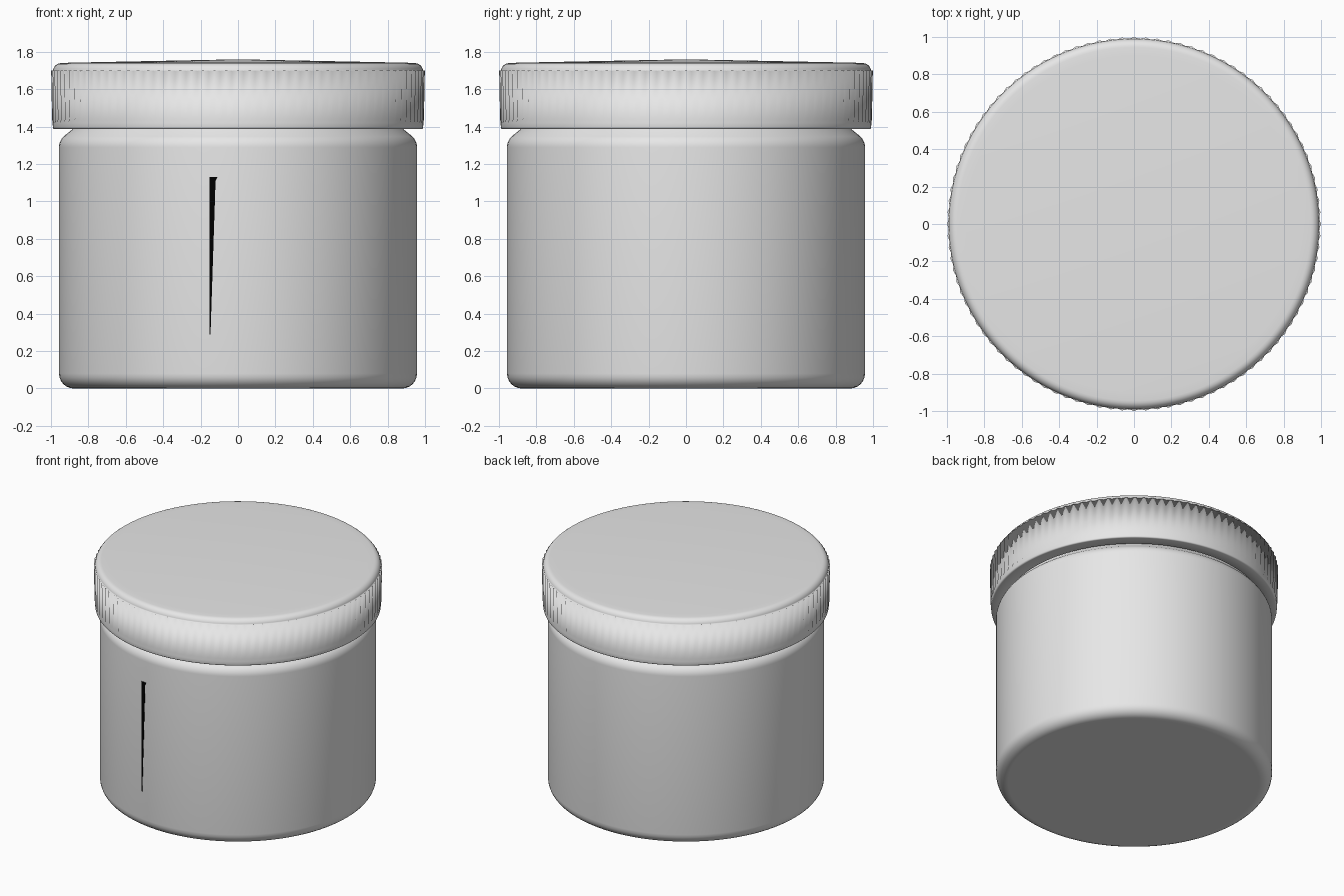
import bpy, bmesh
from math import sin, cos, pi, radians

cube = bpy.data.objects.get("Cube")
if cube:
    bpy.data.objects.remove(cube)


def material(name, rgb):
    mat = bpy.data.materials.new(name)
    mat.use_nodes = True
    mat.diffuse_color = (*rgb, 1)
    mat.node_tree.nodes["Principled BSDF"].inputs["Base Color"].default_value = (*rgb, 1)
    return mat


def finish(name, bm, mat):
    mesh = bpy.data.meshes.new(name)
    bm.to_mesh(mesh)
    bm.free()
    mesh.materials.append(mat)
    obj = bpy.data.objects.new(name, mesh)
    bpy.context.collection.objects.link(obj)
    return obj


def arc(r, z, radius, start, end, steps=6):
    """Rounded corner of a profile, as (radius, height) points."""
    angles = [radians(start + (end - start) * i / steps) for i in range(steps + 1)]
    return [(r + radius * cos(a), z + radius * sin(a)) for a in angles]


def revolve(name, profile, segments, mat, ridge=None):
    """Turn a profile around z; ridge(z) is how far every other column sinks in."""
    bm = bmesh.new()
    rings = []
    for r, z, *outer in profile:
        if r == 0:
            rings.append([bm.verts.new((0, 0, z))] * segments)
            continue
        ring = []
        for i in range(segments):
            a = 2 * pi * i / segments
            rad = r - (ridge if outer and i % 2 else 0)
            ring.append(bm.verts.new((rad * cos(a), rad * sin(a), z)))
        rings.append(ring)
    for low, high in zip(rings, rings[1:]):
        for i in range(segments):
            j = (i + 1) % segments
            corners = dict.fromkeys((low[i], low[j], high[j], high[i]))
            face = bm.faces.new(list(corners))
            face.smooth = True
    bmesh.ops.recalc_face_normals(bm, faces=bm.faces)
    return finish(name, bm, mat)


white = material("pale grey plastic", (0.8, 0.8, 0.8))
black = material("black print", (0.0, 0.0, 0.0))

# Jar body: rounded base, straight wall, sloped shoulder and hidden neck
body = [(0, 0), (0.87, 0)]
body += arc(0.877, 0.08, 0.08, -90, 0)
body += arc(0.877, 1.29, 0.08, 0, 45)
body += [(0.88, 1.39), (0.86, 1.42), (0.86, 1.66), (0.84, 1.68), (0, 1.68)]
revolve("jar_body", body, 128, white)

# Screw lid: hollow cap with a fine grip and a barely domed top
lid = [(0, 1.69), (0.88, 1.69), (0.89, 1.67), (0.89, 1.4), (0.9, 1.387)]
lid += arc(0.98, 1.397, 0.01, -90, 0, 3)
lid += [(0.991, 1.42), (0.994, 1.44, True), (0.999, 1.7, True)]
lid += [(r, z) for r, z in arc(0.945, 1.695, 0.045, 0, 90)]
lid += [(0.9, 1.742), (0, 1.76)]
revolve("lid", lid, 200, white, ridge=0.01)

# Tapering printed mark, a thin plate lying on the front wall
bm = bmesh.new()
outline = [(-0.153, 1.13), (-0.11, 1.13), (-0.12, 1.11), (-0.147, 0.29), (-0.152, 0.29)]
front = [bm.verts.new((x, -(0.96 ** 2 - x * x) ** 0.5, z)) for x, z in outline]
face = bm.faces.new(front)
solid = bmesh.ops.extrude_face_region(bm, geom=[face])
bmesh.ops.translate(bm, vec=(0, 0.005, 0),
                    verts=[v for v in solid["geom"] if isinstance(v, bmesh.types.BMVert)])
bmesh.ops.recalc_face_normals(bm, faces=bm.faces)
finish("front_mark", bm, black)
